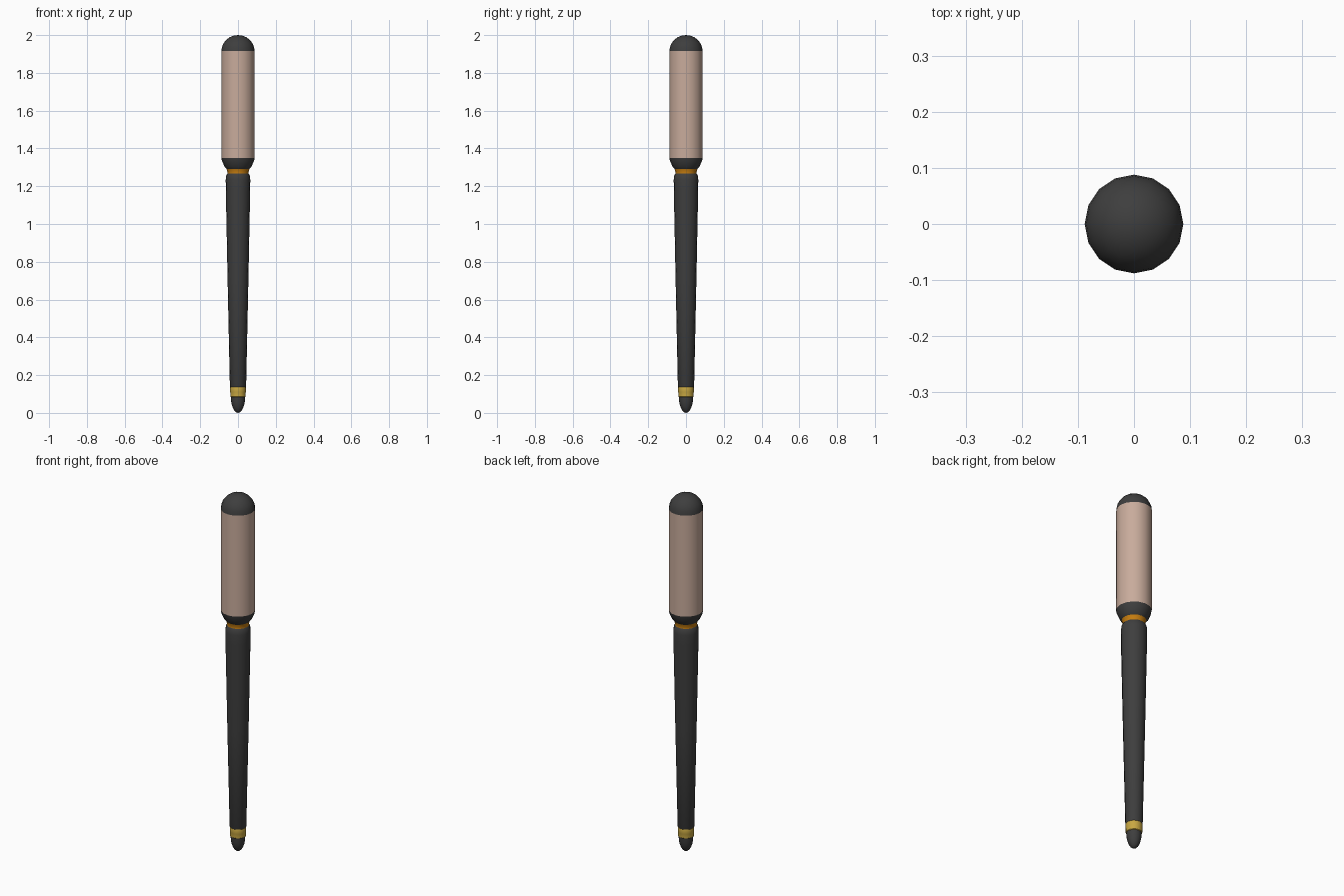
import bpy, bmesh, math

if "Cube" in bpy.data.objects:
    bpy.data.objects.remove(bpy.data.objects["Cube"])

SIDES = 16


def material(name, rgb):
    m = bpy.data.materials.new(name)
    m.diffuse_color = (*rgb, 1)
    m.use_nodes = True
    m.node_tree.nodes["Principled BSDF"].inputs["Base Color"].default_value = m.diffuse_color
    return m


dark = material("charcoal", (0.048, 0.048, 0.048))
beige = material("beige", (0.58, 0.41, 0.33))
orange = material("orange", (0.55, 0.20, 0.005))
gold = material("gold", (0.58, 0.39, 0.055))


def lathe(name, profile, mat):
    """Revolve a bottom-to-top (radius, z) profile around the z axis."""
    bm = bmesh.new()
    rings = []
    for r, z in profile:
        n = 1 if r == 0 else SIDES
        rings.append([bm.verts.new((r * math.cos(2 * math.pi * i / SIDES),
                                    r * math.sin(2 * math.pi * i / SIDES), z))
                      for i in range(n)])
    for a, b in zip(rings, rings[1:]):
        for i in range(SIDES):
            j = (i + 1) % SIDES
            quad = [a[i % len(a)], a[j % len(a)], b[j % len(b)], b[i % len(b)]]
            bm.faces.new(list(dict.fromkeys(quad)))
    mesh = bpy.data.meshes.new(name)
    bm.to_mesh(mesh)
    bm.free()
    mesh.materials.append(mat)
    ob = bpy.data.objects.new(name, mesh)
    bpy.context.collection.objects.link(ob)
    bpy.context.view_layer.objects.active = ob
    ob.select_set(True)
    bpy.ops.object.shade_smooth_by_angle(angle=math.radians(35))
    ob.select_set(False)


def dome(r, z, height, steps=6):
    """Quarter-ellipse profile from the rim (r, z) to a pole."""
    pts = [(r * math.cos(t), z + height * math.sin(t))
           for t in (math.pi / 2 * i / steps for i in range(steps))]
    return pts + [(0, z + height)]


# rounded tip and gold ferrule
lathe("tip", dome(0.038, 0.085, -0.085)[::-1], dark)
lathe("tip_band", [(0.038, 0.085), (0.041, 0.088), (0.041, 0.108),
                   (0.042, 0.112), (0.042, 0.133), (0.041, 0.136)], gold)

# long tapering shaft with a rounded shoulder
lathe("shaft", [(0.041, 0.136), (0.043, 0.14), (0.055, 0.70), (0.0645, 1.18),
                (0.065, 1.235), (0.062, 1.258), (0.056, 1.267)], dark)

# recessed orange neck ring
lathe("neck_ring", [(0.056, 1.267), (0.055, 1.273), (0.061, 1.292)], orange)

# flared collar, grip and domed end cap
lathe("collar", [(0.061, 1.292), (0.071, 1.303), (0.085, 1.335),
                 (0.088, 1.35)], dark)
lathe("grip", [(0.088, 1.35), (0.088, 1.915)], beige)
lathe("end_cap", dome(0.088, 1.915, 0.085), dark)
